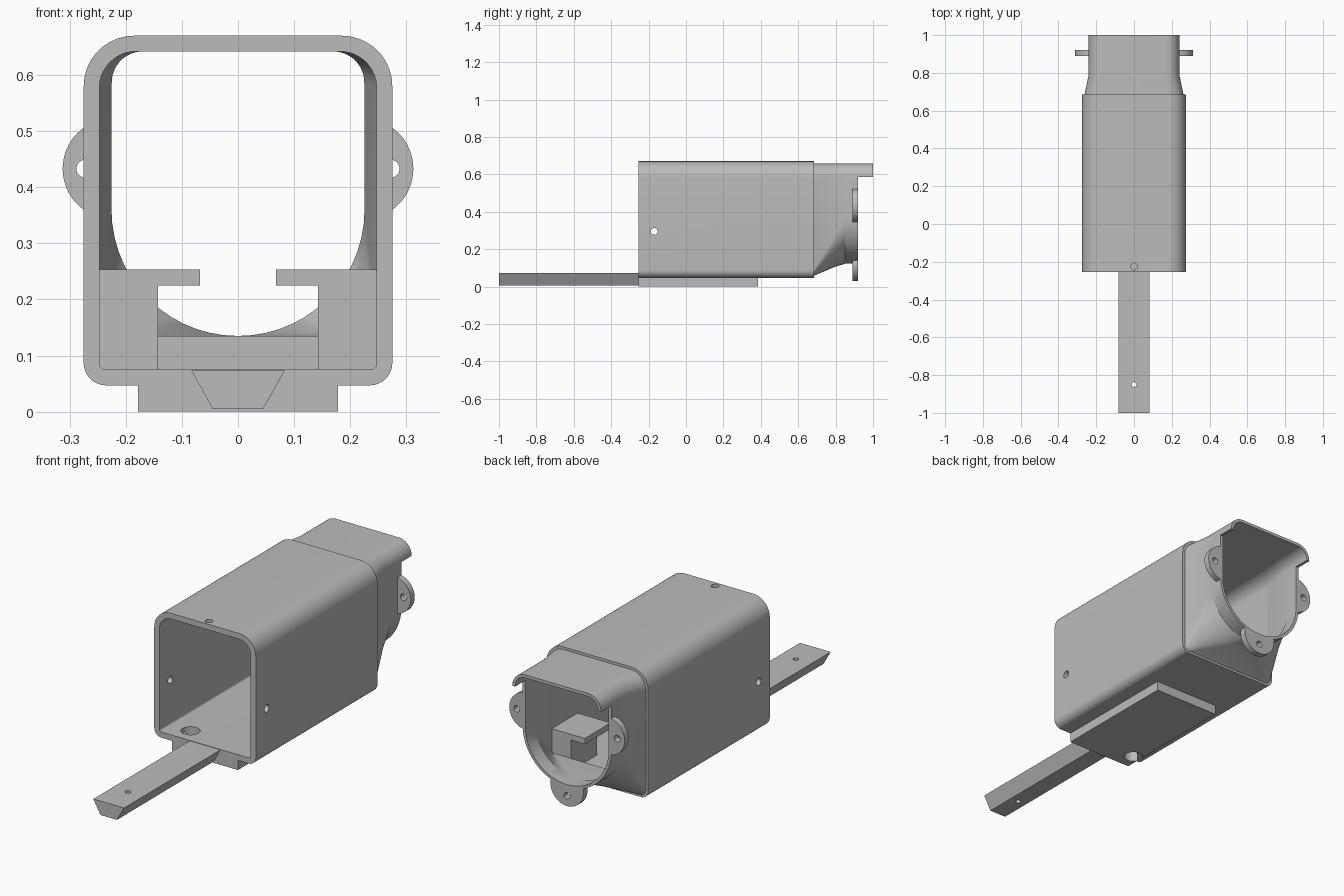
import bpy, bmesh, math
from mathutils import Matrix

cube = bpy.data.objects.get("Cube")
if cube:
    bpy.data.objects.remove(cube, do_unlink=True)

grey = bpy.data.materials.new("plain grey")
grey.use_nodes = True
grey.diffuse_color = (0.5, 0.5, 0.5, 1)
grey.node_tree.nodes["Principled BSDF"].inputs["Base Color"].default_value = (0.5, 0.5, 0.5, 1)


def make(name, bm):
    bmesh.ops.recalc_face_normals(bm, faces=bm.faces)
    mesh = bpy.data.meshes.new(name)
    bm.to_mesh(mesh)
    bm.free()
    mesh.materials.append(grey)
    ob = bpy.data.objects.new(name, mesh)
    bpy.context.collection.objects.link(ob)
    return ob


def section(w, z0, z1, rt, rb, n=14):
    """Rounded outline with separate top and bottom corner radii."""
    pts = []
    for sx, z, r, a0 in ((1, z1 - rt, rt, 0), (-1, z1 - rt, rt, 90),
                         (-1, z0 + rb, rb, 180), (1, z0 + rb, rb, 270)):
        for i in range(n + 1):
            a = math.radians(a0 + 90 * i / n)
            # tiny gap keeps the bottom arcs from meeting in doubled points
            cx = sx * max(w - r, 0.0005)
            pts.append((cx + r * math.cos(a), z + r * math.sin(a)))
    return pts


def loft(name, stations):
    """Solid through outlines given as (y, points)."""
    bm = bmesh.new()
    rings = [[bm.verts.new((x, y, z)) for x, z in pts] for y, pts in stations]
    for a, b in zip(rings, rings[1:]):
        for i in range(len(a)):
            j = (i + 1) % len(a)
            bm.faces.new((a[i], a[j], b[j], b[i]))
    bm.faces.new(rings[0])
    bm.faces.new(rings[-1])
    return make(name, bm)


def box(name, x0, x1, y0, y1, z0, z1):
    pts = [(x0, z0), (x1, z0), (x1, z1), (x0, z1)]
    return loft(name, [(y0, pts), (y1, pts)])


def rod(name, axis, centre, r, length, n=40):
    bm = bmesh.new()
    turn = {"x": Matrix.Rotation(math.pi / 2, 4, "Y"),
            "y": Matrix.Rotation(math.pi / 2, 4, "X"),
            "z": Matrix.Identity(4)}[axis]
    bmesh.ops.create_cone(bm, cap_ends=True, segments=n, radius1=r, radius2=r,
                          depth=length, matrix=Matrix.Translation(centre) @ turn)
    return make(name, bm)


def cut(ob, cutters):
    for c in cutters:
        mod = ob.modifiers.new("cut", "BOOLEAN")
        mod.operation, mod.solver, mod.object = "DIFFERENCE", "EXACT", c
    bpy.context.view_layer.update()
    deps = bpy.context.evaluated_depsgraph_get()
    mesh = bpy.data.meshes.new_from_object(ob.evaluated_get(deps))
    ob.modifiers.clear()
    ob.data = mesh


FRONT, REAR = -0.255, 0.685

# Cutters for cavities and drilled holes
inner = section(0.247, 0.075, 0.642, 0.065, 0.01)
cavity = loft("cavity_cutter", [(FRONT - 0.1, inner), (REAR + 0.1, inner)])
throat = section(0.247, 0.135, 0.642, 0.065, 0.01)
mouth = section(0.225, 0.135, 0.642, 0.055, 0.225)
funnel = loft("funnel_cutter", [(0.6, throat), (REAR, throat), (0.85, mouth), (1.1, mouth)])
notch = box("notch_cutter", -0.5, 0.5, 0.92, 1.2, -0.1, 0.585)
top_hole = rod("top_hole_cutter", "z", (0, -0.225, 0.65), 0.018, 0.2)
side_hole = rod("side_hole_cutter", "x", (0, -0.17, 0.295), 0.018, 1)
floor_hole = rod("floor_hole_cutter", "z", (-0.138, -0.17, 0.05), 0.043, 0.3)
rail_hole = rod("rail_hole_cutter", "z", (0, -0.85, 0.05), 0.013, 0.3)
cutters = [cavity, funnel, notch, top_hole, side_hole, floor_hole, rail_hole]
parts = []

# Main housing sleeve
shell = section(0.275, 0.047, 0.67, 0.09, 0.04)
housing = loft("housing", [(FRONT, shell), (REAR, shell)])
cut(housing, [cavity, top_hole, side_hole, floor_hole])
parts.append(housing)

# Rear shroud narrowing to a round-bottomed mouth with a top lip
shroud = loft("rear_shroud", [
    (REAR, section(0.262, 0.058, 0.657, 0.08, 0.03)),
    (0.79, section(0.24, 0.103, 0.657, 0.07, 0.16)),
    (0.85, section(0.24, 0.122, 0.657, 0.07, 0.24)),
    (1.0, section(0.24, 0.122, 0.657, 0.07, 0.24))])
cut(shroud, [funnel, notch])
parts.append(shroud)

# Mounting lugs around the mouth
for name, x, z, hx, hz in (("left_lug", 0.2225, 0.433, 0.272, 0.433),
                           ("right_lug", -0.2225, 0.433, -0.272, 0.433),
                           ("bottom_lug", 0, 0.12, 0, 0.08)):
    lug = rod(name, "y", (x, 0.905, z), 0.09, 0.03, 64)
    hole = rod(name + "_hole_cutter", "y", (hx, 0.905, hz), 0.016, 0.2)
    cut(lug, [funnel, hole])
    cutters.append(hole)
    parts.append(lug)

# Base plate under the housing
plate = box("base_plate", -0.178, 0.178, FRONT, 0.385, 0, 0.047)
cut(plate, [floor_hole])
parts.append(plate)

# Dovetail rail
dovetail = [(-0.045, 0.005), (0.045, 0.005), (0.083, 0.073), (-0.083, 0.073)]
rail = loft("dovetail_rail", [(-1, dovetail), (FRONT, dovetail)])
cut(rail, [rail_hole])
parts.append(rail)

# Inner supports: a post with an overhanging shelf on each side
for side, s in (("left", 1), ("right", -1)):
    for kind, a, z0, z1 in (("post", 0.143, 0.075, 0.225), ("shelf", 0.068, 0.225, 0.253)):
        x0, x1 = sorted((s * a, s * 0.247))
        parts.append(box(side + "_" + kind, x0, x1, 0.485, REAR, z0, z1))

for c in cutters:
    bpy.data.objects.remove(c, do_unlink=True)

# Smooth curved walls, keep edges sharp
bpy.ops.object.select_all(action="DESELECT")
for ob in parts:
    ob.select_set(True)
bpy.context.view_layer.objects.active = housing
bpy.ops.object.shade_smooth_by_angle(angle=math.radians(25))
